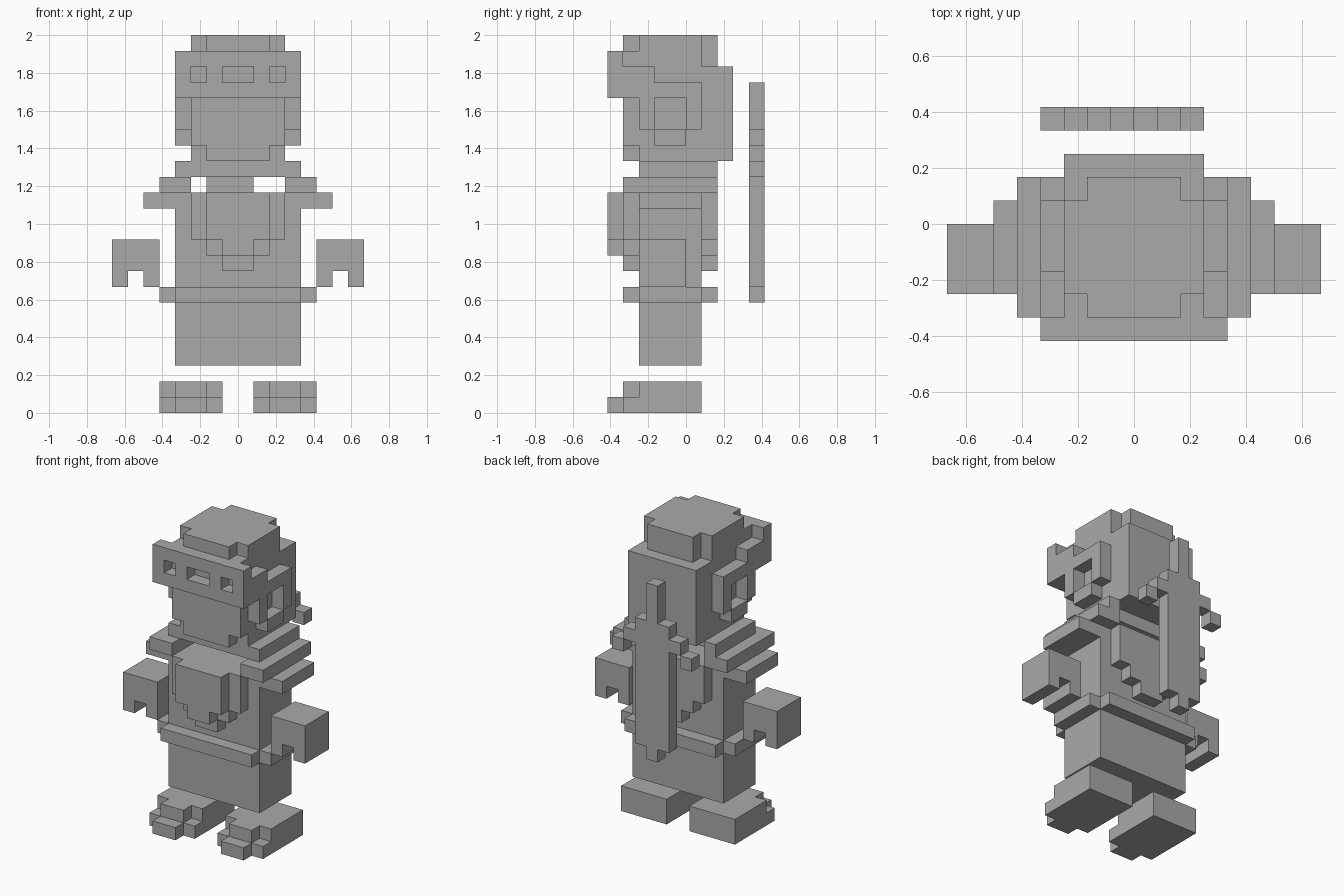
import bpy
import bmesh
from mathutils import Matrix, Vector

cube = bpy.data.objects.get("Cube")
if cube:
    bpy.data.objects.remove(cube, do_unlink=True)

UNIT = 1 / 12  # edge of one block

stone = bpy.data.materials.new("plain_grey")
stone.use_nodes = True
grey = (0.4, 0.4, 0.4, 1)
stone.diffuse_color = grey
stone.node_tree.nodes["Principled BSDF"].inputs["Base Color"].default_value = grey


def span(x, y, z):
    """One box given as (low, high) pairs in blocks."""
    return (x, y, z)


def centred(half, y, z):
    """A box symmetric about the middle."""
    return span((-half, half), y, z)


def build(name, boxes, mirror=False):
    """Make one object from boxes, optionally with a mirrored copy on the other side."""
    bm = bmesh.new()
    for box in boxes:
        low = Vector([axis[0] for axis in box]) * UNIT
        high = Vector([axis[1] for axis in box]) * UNIT
        matrix = Matrix.Translation((low + high) / 2) @ Matrix.Diagonal((*(high - low), 1))
        bmesh.ops.create_cube(bm, size=1, matrix=matrix)
    mesh = bpy.data.meshes.new(name)
    bm.to_mesh(mesh)
    bm.free()
    mesh.materials.append(stone)
    obj = bpy.data.objects.new(name, mesh)
    bpy.context.collection.objects.link(obj)
    if mirror:
        mod = obj.modifiers.new("other_side", 'MIRROR')
        mod.use_axis[0] = True
        mod.use_mirror_merge = False
    return obj


# Feet with stepped toes
build("feet", [
    span((1, 5), (-3, 1), (0, 2)),
    span((1, 5), (-4, -3), (0, 1)),
    span((2, 4), (-4, -3), (1, 2)),
    span((2, 4), (-5, -4), (0, 1)),
], mirror=True)

# Lower body, belt and trunk
build("trousers", [centred(4, (-3, 1), (3, 7))])
build("belt", [centred(4, (-4, 2), (7, 8)), centred(5, (-3, 1), (7, 8))])
build("torso", [centred(4, (-3, 1), (8, 14))])


# Stepped bibs, narrowing downwards
def bib(name, y, steps):
    build(name, [centred(half, y, z) for half, z in steps])


wide_steps = [(3, (11, 14)), (2, (10, 11)), (1, (9, 10))]
bib("chest_bib", (-4, -3), wide_steps)
bib("back_bib", (1, 2), wide_steps)
bib("beard", (-5, -4), [(2, (11, 14)), (1, (10, 11))])

# Tiered shoulder pads
build("shoulder_pads", [
    span((4, 6), (-3, 1), (13, 14)),
    span((3, 5), (-4, 2), (14, 15)),
    span((3, 4), (-3, 2), (15, 16)),
], mirror=True)

# Floating hands, notched underneath
build("hands", [
    span((5, 8), (-3, 0), (9, 11)),
    span((5, 6), (-3, 0), (8, 9)),
    span((7, 8), (-3, 0), (8, 9)),
], mirror=True)

# Head, face and cap
build("neck", [centred(3, (-3, 1), (15, 16))])
build("head", [
    centred(3, (-3, 3), (16, 22)),
    centred(3, (-4, -3), (17, 23)),
    centred(2, (-4, -3), (16, 17)),
])
build("cap", [
    centred(3, (-3, 1), (22, 24)),
    centred(2, (-4, 2), (22, 24)),
])

# Face band with three slots
front = (-5, -4)
build("face_band", [centred(4, front, (20, 21)), centred(4, front, (22, 23))])
build("face_band_posts", [
    span((1, 2), front, (21, 22)),
    span((3, 4), front, (21, 22)),
], mirror=True)

# Band arms running back over the ears
side = (3, 4)
build("band_arms", [
    span(side, (-4, -2), (20, 22)),
    span(side, (-2, 1), (20, 21)),
], mirror=True)
build("ear_rings", [
    span(side, (-3, -2), (18, 20)),
    span(side, (0, 1), (18, 20)),
    span(side, (-2, 0), (17, 18)),
], mirror=True)

# Sword carried on the back, with drooping guard
rear = (4, 5)
build("sword_blade", [
    span((-2, 1), rear, (8, 18)),
    span((-1, 0), rear, (7, 8)),
])
build("sword_grip", [span((-1, 0), rear, (18, 21))])
build("sword_guard", [
    span((1, 2), rear, (16, 17)),
    span((2, 3), rear, (15, 16)),
    span((-3, -2), rear, (16, 17)),
    span((-4, -3), rear, (15, 16)),
])
